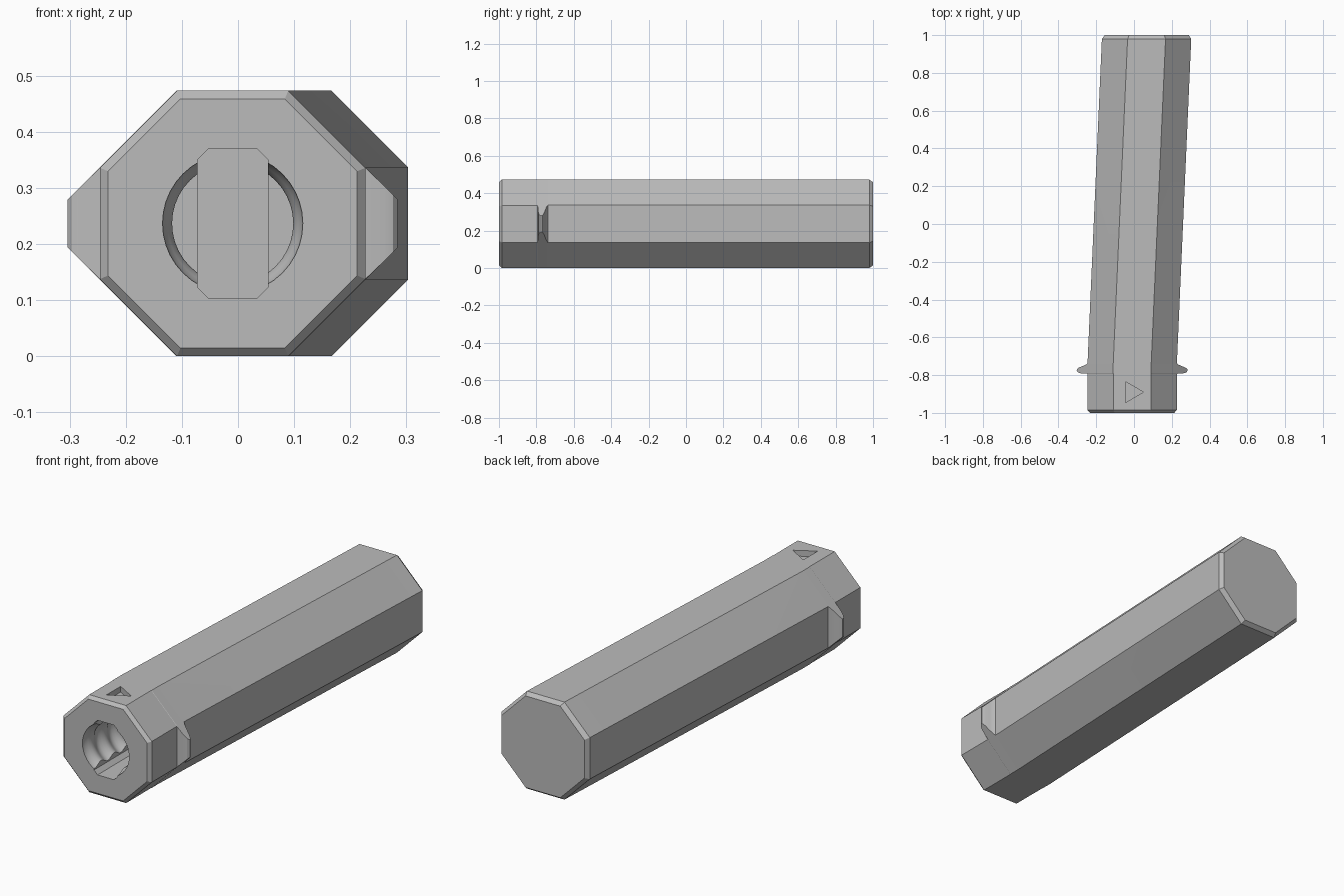
import bpy, bmesh, math

old = bpy.data.objects.get("Cube")
if old:
    bpy.data.objects.remove(old)

grey = bpy.data.materials.new("plain_grey")
grey.use_nodes = True
COLOUR = (0.5, 0.5, 0.5, 1)
grey.diffuse_color = COLOUR
grey.node_tree.nodes["Principled BSDF"].inputs["Base Color"].default_value = COLOUR

MID = 0.2365       # axis height and half-width of the octagon
FRONT_X = -0.0095  # axis offset of the straight collar


def loft(name, rings):
    """Skin closed rings of points and cap both ends."""
    bm = bmesh.new()
    loops = [[bm.verts.new(p) for p in ring] for ring in rings]
    for a, b in zip(loops, loops[1:]):
        for i in range(len(a)):
            j = (i + 1) % len(a)
            bm.faces.new((a[i], a[j], b[j], b[i]))
    bm.faces.new(loops[0])
    bm.faces.new(loops[-1])
    bmesh.ops.recalc_face_normals(bm, faces=bm.faces)
    mesh = bpy.data.meshes.new(name)
    bm.to_mesh(mesh)
    bm.free()
    mesh.materials.append(grey)
    obj = bpy.data.objects.new(name, mesh)
    bpy.context.collection.objects.link(obj)
    return obj


def octagon(y, cx, w, h, s):
    """Octagon of half-width w and half-height h whose diagonals lie on |x|+|z| = s."""
    quarter = [(w, s - w), (s - h, h)]
    pts = quarter + [(-x, z) for x, z in reversed(quarter)]
    pts += [(-x, -z) for x, z in pts]
    return [(cx + x, y, MID + z) for x, z in pts]


def cut(target, cutter):
    cutter.hide_render = True
    mod = target.modifiers.new("cut", "BOOLEAN")
    mod.operation = "DIFFERENCE"
    mod.solver = "EXACT"
    mod.object = cutter
    bpy.ops.object.select_all(action="DESELECT")
    bpy.context.view_layer.objects.active = target
    target.select_set(True)
    bpy.ops.object.modifier_apply(modifier=mod.name)
    bpy.data.objects.remove(cutter)


# Handle: chamfered collar, pair of side lugs, slanted grip, chamfered end
S, S_GRIP, INSET = 0.3355, 0.337, 0.222
sections = [(-1, FRONT_X, INSET, INSET, 0.315),
            (-0.985, FRONT_X, MID, MID, S),
            (-0.793, FRONT_X, MID, MID, S)]
lug = [(-0.791, 0.27), (-0.786, 0.286), (-0.776, 0.294), (-0.768, 0.293),
       (-0.76, 0.282), (-0.752, 0.262), (-0.745, 0.246), (-0.738, MID)]
sections += [(y, FRONT_X, w, MID, S_GRIP) for y, w in lug]
sections += [(0.98, 0.0665, MID, MID, S_GRIP),
             (1, 0.0675, INSET, INSET, 0.315)]
handle = loft("handle", [octagon(*s) for s in sections])

# Ribbed round socket
DEPTH, PITCH, STEPS = 0.45, 0.1, 40
profile = [(-1.02, 0.125), (-0.995, 0.125)]
n = 8
for i in range(1, int(DEPTH / PITCH * n) + 1):
    wave = 0.5 + 0.5 * math.cos(2 * math.pi * i / n)
    profile.append((-0.995 + i * PITCH / n, 0.108 + 0.017 * wave))
angles = [2 * math.pi * i / STEPS for i in range(STEPS)]
socket = loft("socket_cutter", [
    [(FRONT_X + r * math.cos(a), y, MID + r * math.sin(a)) for a in angles]
    for y, r in profile])
cut(handle, socket)

# Chamfered upright slot through the socket
slot = loft("slot_cutter", [octagon(y, FRONT_X, 0.063, 0.1325, 0.1765)
                            for y in (-1.02, -1 + DEPTH + 0.01)])
cut(handle, slot)

# Engraved arrow on the top of the collar
arrow = [(-0.045, -0.835), (-0.045, -0.945), (0.05, -0.89)]
cut(handle, loft("arrow_cutter", [[(x, y, z) for x, y in arrow]
                                  for z in (0.445, 0.5)]))

bpy.ops.object.shade_smooth_by_angle(angle=math.radians(25))
